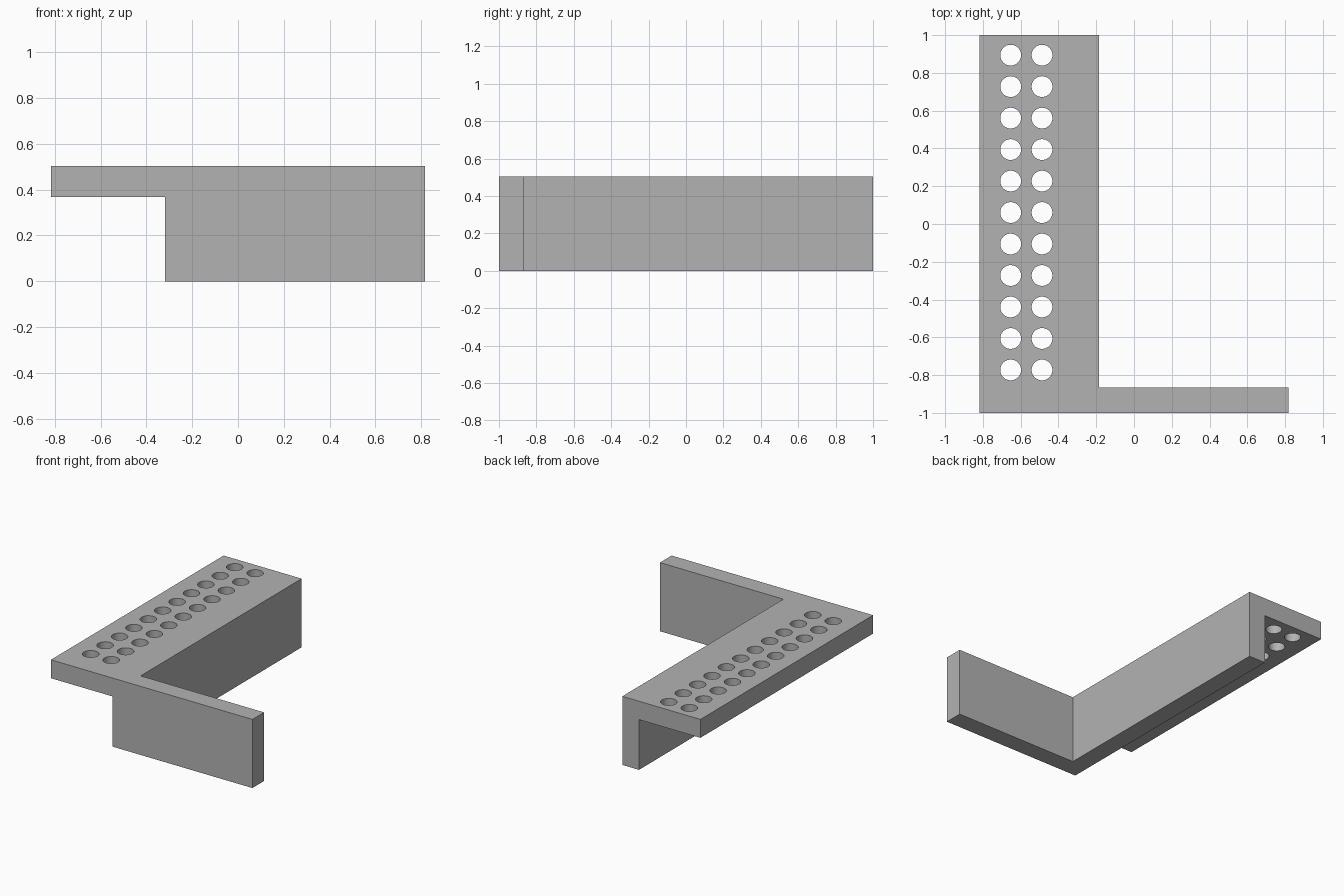
import bpy, bmesh
from mathutils import Matrix, Vector

cube = bpy.data.objects.get("Cube")
if cube:
    bpy.data.objects.remove(cube, do_unlink=True)

# Overall extents and plate thickness
X, Y, H, T = 0.817, 1.0, 0.503, 0.135
PLATE_RIGHT = -0.184
WALL_X = PLATE_RIGHT - T

grey = bpy.data.materials.new("plain grey")
grey.use_nodes = True
colour = (0.45, 0.45, 0.45, 1)
grey.diffuse_color = colour
grey.node_tree.nodes["Principled BSDF"].inputs["Base Color"].default_value = colour


def make_object(name, bm):
    bmesh.ops.recalc_face_normals(bm, faces=bm.faces[:])
    mesh = bpy.data.meshes.new(name)
    bm.to_mesh(mesh)
    bm.free()
    mesh.materials.append(grey)
    ob = bpy.data.objects.new(name, mesh)
    bpy.context.collection.objects.link(ob)
    return ob


def cut(target, cutter):
    mod = target.modifiers.new(cutter.name, 'BOOLEAN')
    mod.operation = 'DIFFERENCE'
    mod.solver = 'EXACT'
    mod.object = cutter
    bpy.context.view_layer.objects.active = target
    bpy.ops.object.modifier_apply(modifier=mod.name)
    bpy.data.objects.remove(cutter, do_unlink=True)


# Bracket body: L-shaped footprint extruded to full height
bm = bmesh.new()
outline = [(-X, -Y), (X, -Y), (X, -Y + T), (PLATE_RIGHT, -Y + T),
           (PLATE_RIGHT, Y), (-X, Y)]
base = bm.faces.new([bm.verts.new((x, y, 0)) for x, y in outline])
top = bmesh.ops.extrude_face_region(bm, geom=[base])["geom"]
bmesh.ops.translate(bm, vec=(0, 0, H),
                    verts=[v for v in top if isinstance(v, bmesh.types.BMVert)])
bracket = make_object("perforated_bracket", bm)

# Open space beneath the overhanging plate
bm = bmesh.new()
low, high = Vector((-1, -1.2, -0.2)), Vector((WALL_X, 1.2, H - T))
bmesh.ops.create_cube(bm, size=1, matrix=Matrix.Translation((low + high) / 2)
                      @ Matrix.Diagonal((*(high - low), 1)))
cut(bracket, make_object("underside_cutter", bm))

# Two rows of round through holes
bm = bmesh.new()
for x in (-0.653, -0.487):
    for row in range(11):
        bmesh.ops.create_cone(bm, cap_ends=True, segments=48, radius1=0.055,
                              radius2=0.055, depth=0.3,
                              matrix=Matrix.Translation((x, 0.894 - row / 6, H - T / 2)))
cut(bracket, make_object("hole_cutter", bm))

# Smooth hole walls with crisp rims and edges
bpy.ops.object.select_all(action='DESELECT')
bracket.select_set(True)
bpy.context.view_layer.objects.active = bracket
bpy.ops.object.shade_smooth_by_angle(angle=0.5)
